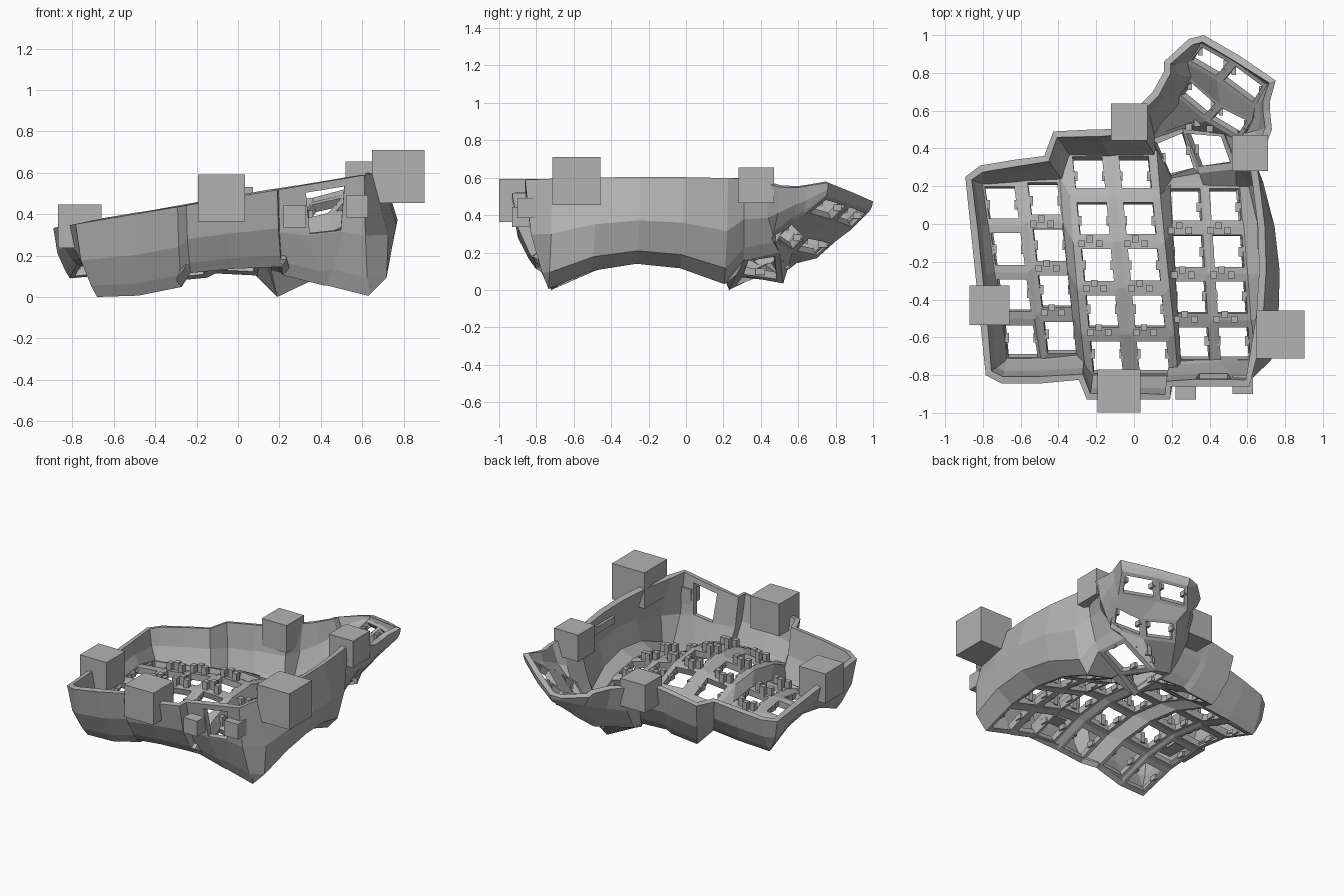
import bpy, bmesh
from mathutils import Vector

if "Cube" in bpy.data.objects:
    bpy.data.objects.remove(bpy.data.objects["Cube"])

grey = bpy.data.materials.new("plain_grey")
grey.diffuse_color = (0.45, 0.45, 0.45, 1)
grey.use_nodes = True
grey.node_tree.nodes["Principled BSDF"].inputs["Base Color"].default_value = grey.diffuse_color


def finish(name, bm, thickness=0, offset=0):
    bmesh.ops.remove_doubles(bm, verts=bm.verts, dist=0.0005)
    bmesh.ops.dissolve_degenerate(bm, dist=0.0005, edges=bm.edges)
    mesh = bpy.data.meshes.new(name)
    bm.to_mesh(mesh)
    bm.free()
    mesh.materials.append(grey)
    ob = bpy.data.objects.new(name, mesh)
    bpy.context.collection.objects.link(ob)
    if thickness:
        mod = ob.modifiers.new("thickness", "SOLIDIFY")
        mod.thickness, mod.offset = thickness, offset


def face(bm, pts, up=False):
    f = bm.faces.new([bm.verts.new(p) for p in pts])
    f.normal_update()
    if up and f.normal.z < 0:
        f.normal_flip()


def blend(q, u, v):
    return q[0].lerp(q[1], u).lerp(q[3].lerp(q[2], u), v)


def framed_hole(bm, q, u0, u1, v0, v1, up=False):
    inner = [blend(q, u, v) for u, v in ((u0, v0), (u1, v0), (u1, v1), (u0, v1))]
    for i in range(4):
        j = (i + 1) % 4
        face(bm, [q[i], q[j], inner[j], inner[i]], up)


def add_box(bm, centre, size):
    made = bmesh.ops.create_cube(bm, size=1)["verts"]
    for v in made:
        v.co = Vector([v.co[k] * size[k] + centre[k] for k in range(3)])


# Key columns: centre x, lean, front y, rows, arch height, sideways slope, arch centre y
COLS = [(-.64, .14, -.72, 4, .175, .10, -.15), (-.42, .12, -.70, 4, .205, .10, -.15),
        (-.18, .10, -.805, 5, .295, .10, -.25), (.06, .10, -.805, 5, .32, -.05, -.25),
        (.29, .06, -.735, 4, .215, -.25, -.24), (.50, .07, -.735, 4, .165, -.25, -.24)]


def P(c, level, side):
    cx, lean, y0, rows, peak, slope, yc = COLS[c]
    y = y0 + .235 * level
    dx = (side - .5) * .2
    z = peak + slope * dx - .55 * (y - yc) ** 2
    return Vector((cx - lean * (y + .3) + dx, y, max(z, 0)))


# Thumb cluster corner points: left, middle, right for each row
T = [[Vector(p) for p in row] for row in (
    [(.19, .23, 0), (.355, .27, .08), (.56, .31, .16)],
    [(.08, .46, .11), (.26, .52, .035), (.50, .50, .20)],
    [(.24, .70, .17), (.40, .57, .20), (.58, .46, .27)],
    [(.31, .80, .26), (.48, .65, .29), (.65, .57, .37)],
    [(.29, .88, .32), (.46, .78, .36), (.66, .63, .40)],
    [(.37, .98, .42), (.55, .88, .46), (.73, .75, .50)])]

# Key plate with switch openings
plate, pegs, clips = bmesh.new(), bmesh.new(), bmesh.new()


def key(q, pegged):
    framed_hole(plate, q, .11, .89, .14, .86, True)
    for u in (.12, .88):
        add_box(clips, blend(q, u, .5) + Vector((0, 0, .025)), (.022, .05, .035))
    if pegged:
        for u, v in ((.12, .98), (.34, 1.09), (.58, .98)):
            add_box(pegs, blend(q, u, v) + Vector((0, 0, .06)), (.034, .036, .075))


for c, col in enumerate(COLS):
    for r in range(col[3]):
        key([P(c, r, 0), P(c, r, 1), P(c, r + 1, 1), P(c, r + 1, 0)], c > 0 and r < 3)
    # Webs between neighbouring columns
    if c < 5:
        for r in range(min(col[3], COLS[c + 1][3])):
            face(plate, [P(c, r, 1), P(c + 1, r, 0), P(c + 1, r + 1, 0), P(c, r + 1, 1)], True)

# Thumb keys, alternating with the folds between their rows
for r in range(5):
    for s in (0, 1):
        q = [T[r][s], T[r][s + 1], T[r + 1][s + 1], T[r + 1][s]]
        if r % 2 == 0:
            key(q, s == 1 and r == 0)
        else:
            face(plate, q, True)

# Webs joining the thumb cluster to the main columns
for pts in ([P(5, 4, 1), P(5, 4, 0), T[0][1], T[0][2]],
            [P(5, 4, 0), P(4, 4, 1), T[0][1]],
            [P(4, 4, 1), P(4, 4, 0), T[0][0], T[0][1]],
            [P(4, 4, 0), P(3, 4, 1), T[0][0]],
            [P(3, 4, 1), P(3, 5, 1), T[1][0], T[0][0]],
            [P(2, 5, 0), P(2, 4, 0), P(1, 4, 1)]):
    face(plate, pts, True)
finish("key_plate", plate, .045, 1)
finish("switch_pegs", pegs)
finish("switch_clips", clips)

# Surrounding wall: plate edge points, each with its offset to the rim
edge = []


def post(base, dx, dy, bulge=0):
    edge.append((base, base.x + dx, base.y + dy, bulge))


# Left side, straight rim
for level in range(4, -1, -1):
    p = P(0, level, 0)
    post(p, -.785 - .027 * level - p.x, -.8 + .2625 * level - p.y)
# Front, with the panel between the last two columns widened for the opening
for c, side in ((0, 0), (0, 1), (1, 1), (2, 0), (2, 1), (3, 1), (4, 0), (4, 1), (5, 0), (5, 1)):
    flare = {(4, 1): -.1, (5, 0): .1}.get((c, side), -.02)
    post(P(c, 0, side), flare, -.125)
socket_panel = len(edge) - 3
# Right side, bulging
for level in range(5):
    p = P(5, level, 1)
    post(p, .70 - .2 * (p.y + .22) ** 2 - p.x, .02, .10 - .15 * (p.y + .4) ** 2)
# Round the thumb cluster
for r, (dx, dy) in enumerate(((.09, 0), (.20, -.08), (.15, .04), (.07, .03), (.06, .02), (.02, .01))):
    post(T[r][2], dx, dy)
post(T[5][1], .01, .01)
post(T[5][0], 0, .02)
post(T[5][0], -.08, 0)
for r, dx, dy in ((4, -.13, -.02), (3, -.15, .01), (2, -.14, 0), (1, -.04, .18)):
    post(T[r][0], dx, dy)
# Back
for c in (3, 2):
    for side in (1, 0):
        post(P(c, 5, side), -.08, .14 - .01 * (3 - c) - .01 * (1 - side))
post(P(1, 4, 1), -.09, .12)
post(P(1, 4, 0), -.05, .10)
post(P(0, 4, 0), 0, .09)


def wall_point(entry, t):
    base, x, y, bulge = entry
    z = .485 + .17 * x - .15 * max(0, y - .5)
    if x > .5:
        z -= .07 * max(0, 1 - abs(y - .53) / .2)
    f = 1 - (1 - t) ** 2
    swell = bulge * min(1, t / .15, (1 - t) * 2)
    return Vector((base.x + (x - base.x) * f + swell,
                   base.y + (y - base.y) * f, base.z + (z - base.z) * t))


wall = bmesh.new()
RINGS = (0, .15, .5, 1)
for i, a in enumerate(edge):
    b = edge[(i + 1) % len(edge)]
    for t0, t1 in zip(RINGS, RINGS[1:]):
        q = [wall_point(a, t0), wall_point(b, t0), wall_point(b, t1), wall_point(a, t1)]
        if i == socket_panel and t1 == 1:
            framed_hole(wall, q, .04, .94, .03, .85)
        elif (q[0] - q[1]).length < .0005:
            face(wall, [q[0], q[2], q[3]])
        else:
            face(wall, q)
finish("case_wall", wall, .038, -1)

# Screw mount blocks on the rim
blocks = bmesh.new()
for x, y, z, s in ((.775, -.585, .582, .255), (.615, .375, .56, .19), (-.025, .54, .435, .195),
                   (-.08, -.885, .478, .228), (-.765, -.43, .342, .21)):
    add_box(blocks, (x, y, z), (s, s, s))
finish("mount_blocks", blocks)

# Small blocks beside the cable opening
small = bmesh.new()
for x, y, z in ((.575, -.85, .438), (.275, -.88, .39)):
    add_box(small, (x, y, z), (.108, .10, .108))
finish("socket_blocks", small)

# Thin holder rail along the right wall
rail = bmesh.new()
add_box(rail, (.66, .02, .5), (.02, .30, .05))
finish("holder_rail", rail)
